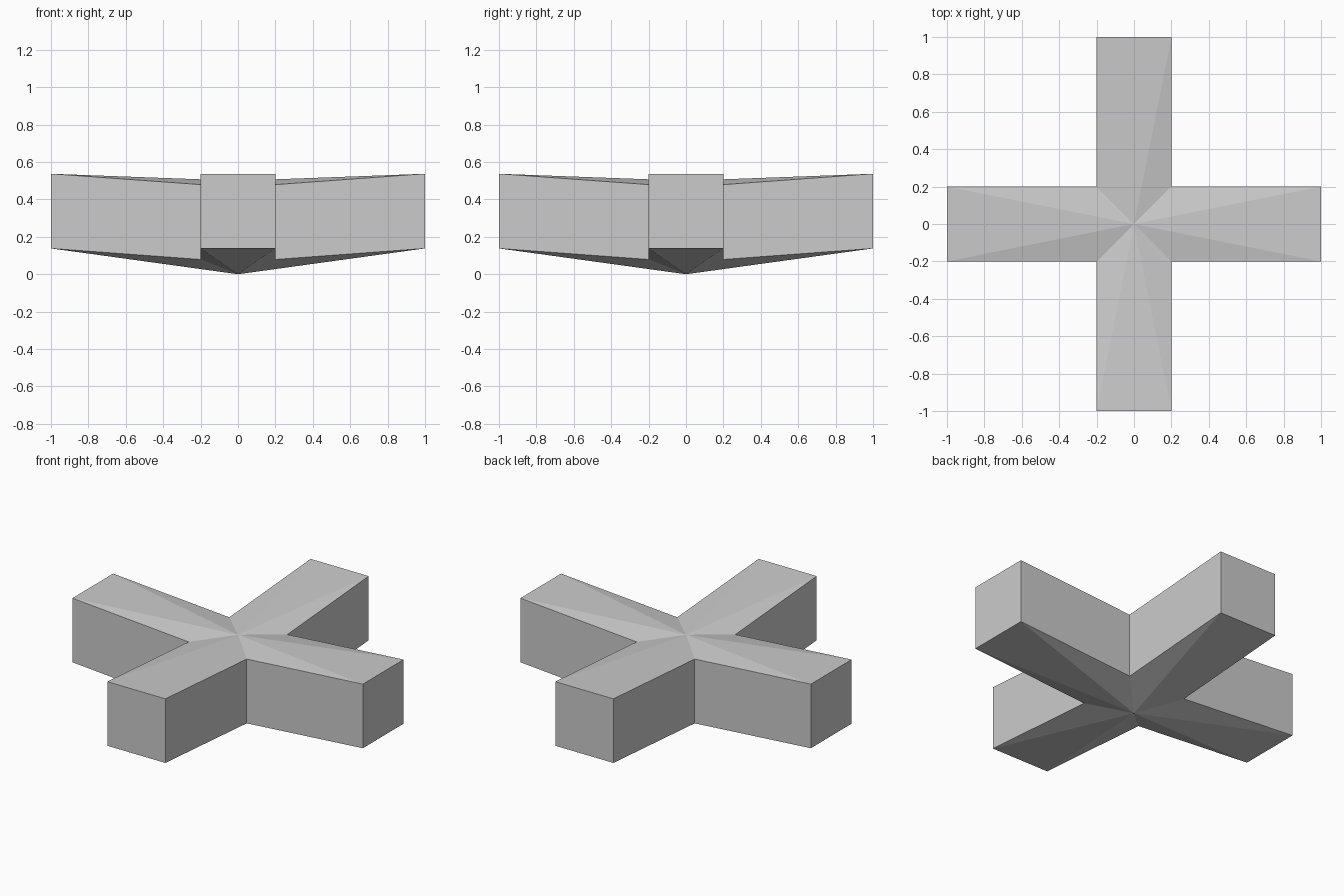
import bpy, bmesh
from mathutils import Matrix, Vector
from math import pi

if "Cube" in bpy.data.objects:
    bpy.data.objects.remove(bpy.data.objects["Cube"])

HALF, END = 0.2, 1.0      # arm half width, arm reach
LOW = {"end": 0.138, "notch": 0.079, "centre": 0.0}
HIGH = {"end": 0.537, "notch": 0.479, "centre": 0.5}

# Outline of one quarter: two arm-end corners and the inner notch
quarter = [(END, -HALF, "end"), (END, HALF, "end"), (HALF, HALF, "notch")]
outline = []
for i in range(4):
    turn = Matrix.Rotation(i * pi / 2, 3, 'Z')
    outline += [(turn @ Vector((x, y, 0)), kind) for x, y, kind in quarter]

bm = bmesh.new()


def ring(levels):
    return [bm.verts.new((p.x, p.y, levels[k])) for p, k in outline]


low, high = ring(LOW), ring(HIGH)
low_c = bm.verts.new((0, 0, LOW["centre"]))
high_c = bm.verts.new((0, 0, HIGH["centre"]))

# Upright walls, plus triangle fans closing the top and bottom
n = len(outline)
for i in range(n):
    j = (i + 1) % n
    bm.faces.new((low[i], low[j], high[j], high[i]))
    bm.faces.new((high_c, high[i], high[j]))
    bm.faces.new((low_c, low[j], low[i]))

mesh = bpy.data.meshes.new("cross_block")
bm.to_mesh(mesh)
bm.free()
bpy.context.collection.objects.link(bpy.data.objects.new("cross_block", mesh))
